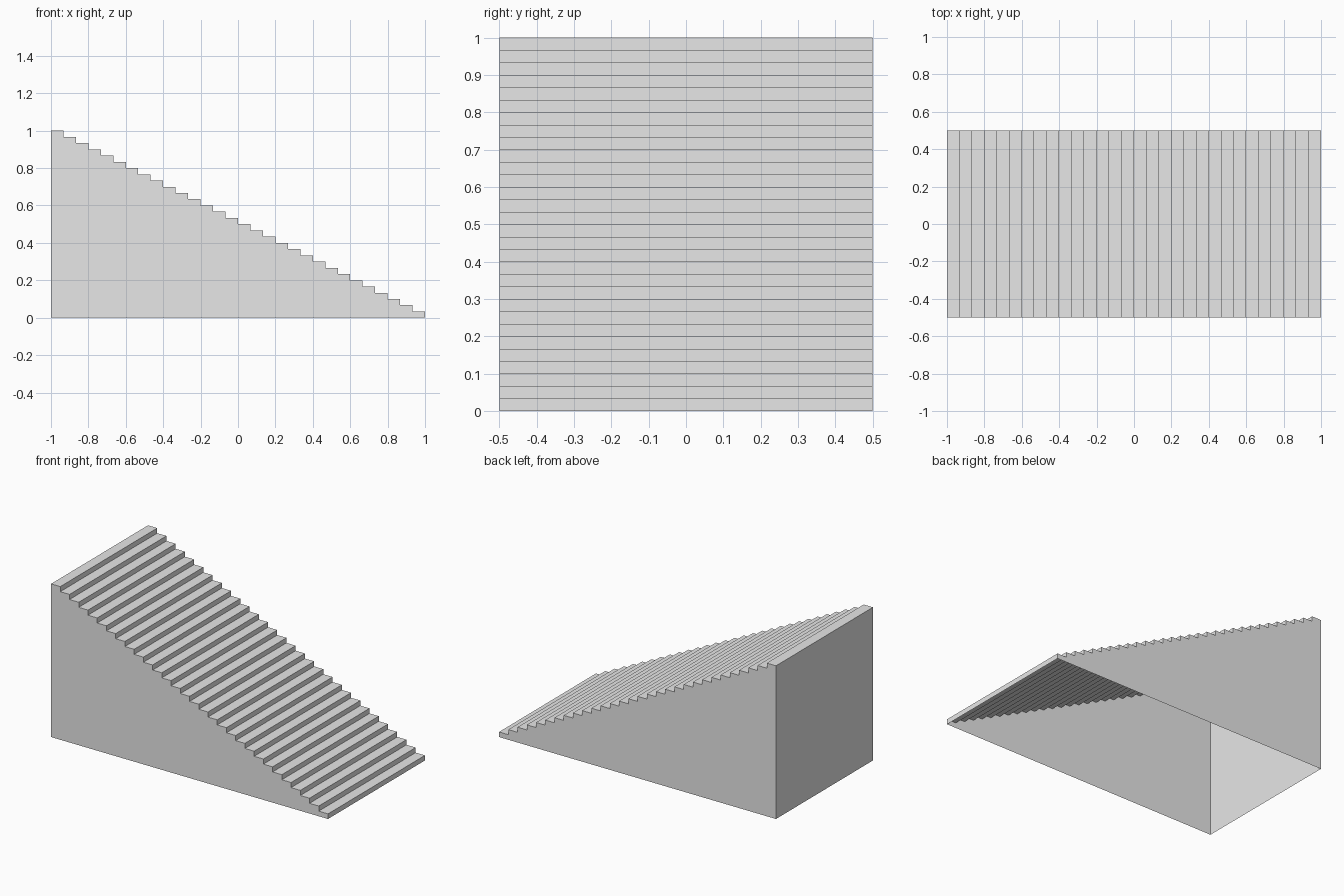
import bpy
import bmesh

STEPS = 30
RUN = 2.0 / STEPS
RISE = 1.0 / STEPS
HALF_DEPTH = 0.5

if "Cube" in bpy.data.objects:
    bpy.data.objects.remove(bpy.data.objects["Cube"], do_unlink=True)

# Plain grey for the whole staircase
grey = bpy.data.materials.new("plain_grey")
grey.use_nodes = True
colour = (0.8, 0.8, 0.8, 1.0)
grey.diffuse_color = colour
grey.node_tree.nodes["Principled BSDF"].inputs["Base Color"].default_value = colour

# Stepped side profile, from the tall end's foot down the stairs to the low end
profile = [(-1.0, 0.0), (-1.0, 1.0)]
for i in range(1, STEPS + 1):
    x = -1.0 + i * RUN
    profile.append((x, 1.0 - (i - 1) * RISE))
    profile.append((x, 1.0 - i * RISE))

bm = bmesh.new()
front = [bm.verts.new((x, -HALF_DEPTH, z)) for x, z in profile]
back = [bm.verts.new((x, HALF_DEPTH, z)) for x, z in profile]

# Side walls
bm.faces.new(front[::-1])
bm.faces.new(back)

# Tall end wall, treads and risers; the underside stays open
for i in range(len(profile) - 1):
    bm.faces.new((front[i], front[i + 1], back[i + 1], back[i]))

# Turn all faces outward
bmesh.ops.recalc_face_normals(bm, faces=bm.faces[:])
bm.faces.ensure_lookup_table()
if bm.faces[0].normal.y > 0:
    bmesh.ops.reverse_faces(bm, faces=bm.faces[:])

mesh = bpy.data.meshes.new("staircase")
bm.to_mesh(mesh)
bm.free()
mesh.materials.append(grey)
staircase = bpy.data.objects.new("staircase", mesh)
bpy.context.collection.objects.link(staircase)
